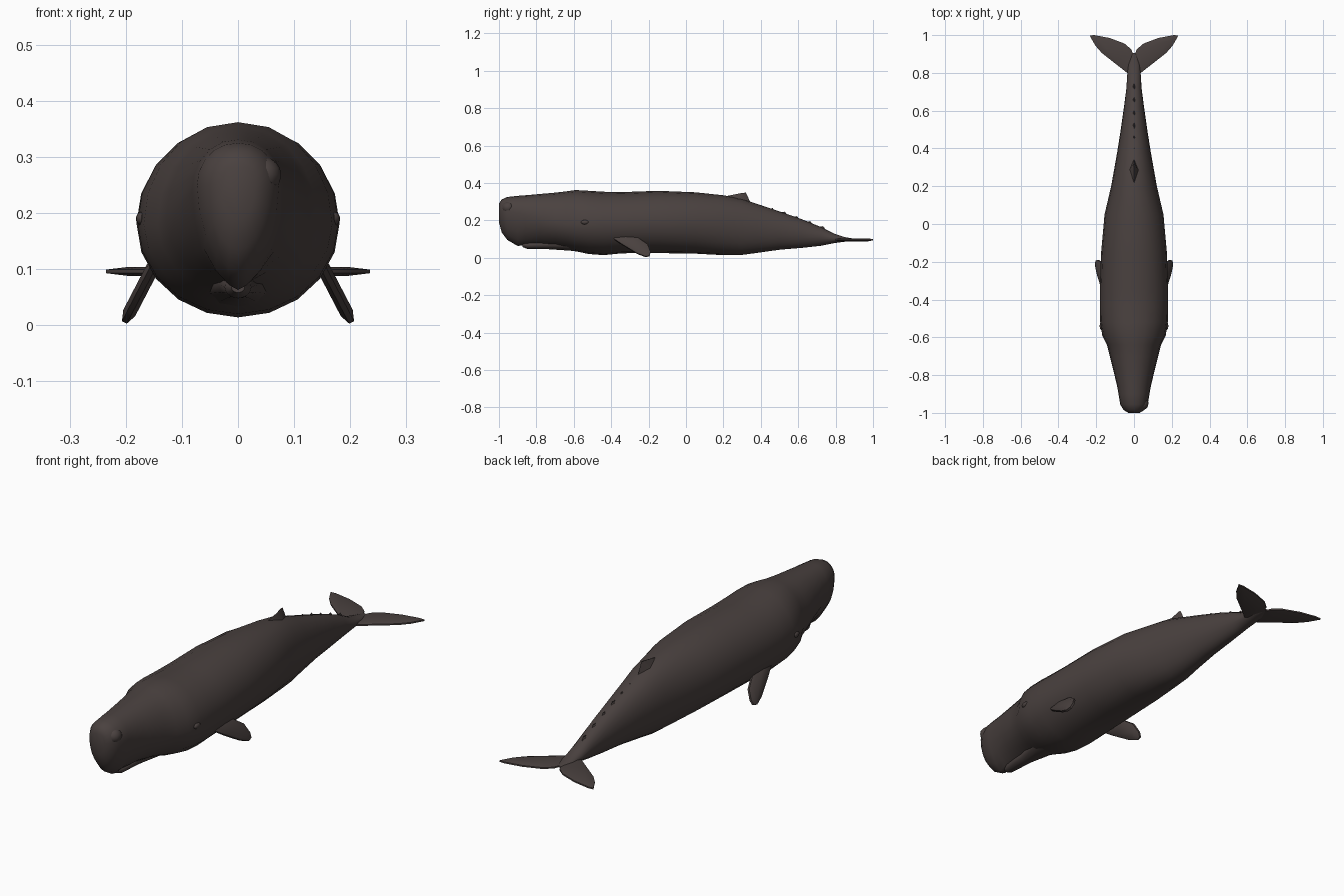
import bpy, bmesh, math
from mathutils import Vector

skin = bpy.data.materials.new("dark brown skin")
skin.diffuse_color = (0.068, 0.053, 0.050, 1)


def finish(name, bm, mirror=False, angle=40):
    bmesh.ops.recalc_face_normals(bm, faces=bm.faces[:])
    me = bpy.data.meshes.new(name)
    bm.to_mesh(me)
    bm.free()
    ob = bpy.data.objects.new(name, me)
    bpy.context.collection.objects.link(ob)
    me.materials.append(skin)
    if mirror:
        ob.modifiers.new("mirror", 'MIRROR').use_axis[0] = True
    bpy.ops.object.select_all(action='DESELECT')
    ob.select_set(True)
    bpy.context.view_layer.objects.active = ob
    bpy.ops.object.shade_smooth_by_angle(angle=math.radians(angle))
    return ob


def loft(name, rings):
    """Skin a list of closed rings and cap both ends."""
    bm = bmesh.new()
    vs = [[bm.verts.new(p) for p in r] for r in rings]
    n = len(rings[0])
    for a, b in zip(vs, vs[1:]):
        for i in range(n):
            j = (i + 1) % n
            bm.faces.new((a[i], a[j], b[j], b[i]))
    bm.faces.new(vs[0])
    bm.faces.new(vs[-1])
    return bm


def section(y, w, top, bot, mid, p, n=20):
    """Egg section: widest at mid, lower half pinched by power p."""
    pts = []
    for i in range(n):
        a = 2 * math.pi * i / n
        c, s = math.cos(a), math.sin(a)
        x = w * math.copysign(abs(c) ** (p if s < 0 else 0.95), c)
        z = mid + s * (top - mid if s > 0 else mid - bot)
        pts.append((x, y, z))
    return pts


def blade(name, outline, normal, thick, mirror=True):
    """Cushioned fin from a 3D outline."""
    pts = [Vector(p) for p in outline]
    nrm = Vector(normal).normalized() * thick / 2
    c = sum(pts, Vector()) / len(pts)
    inner = [p.lerp(c, 0.3) for p in pts]
    rings = [[p + nrm for p in inner], [p + nrm * 0.4 for p in pts],
             [p - nrm * 0.4 for p in pts], [p - nrm for p in inner]]
    return finish(name, loft(name, rings), mirror, 50)


# body: y, half width, top, bottom, height of widest point, belly pinch
stations = [
    (-1.000, 0.030, 0.290, 0.190, 0.245, 1.0),
    (-0.985, 0.055, 0.312, 0.135, 0.250, 1.1),
    (-0.955, 0.073, 0.325, 0.095, 0.250, 1.2),
    (-0.900, 0.082, 0.331, 0.063, 0.240, 1.4),
    (-0.860, 0.089, 0.334, 0.068, 0.230, 1.4),
    (-0.780, 0.108, 0.341, 0.068, 0.210, 1.4),
    (-0.700, 0.128, 0.348, 0.060, 0.190, 1.3),
    (-0.640, 0.143, 0.355, 0.048, 0.180, 1.15),
    (-0.590, 0.168, 0.362, 0.035, 0.180, 1.05),
    (-0.520, 0.179, 0.358, 0.020, 0.182, 1.0),
    (-0.440, 0.181, 0.353, 0.014, 0.182, 1.0),
    (-0.340, 0.181, 0.351, 0.024, 0.182, 0.95),
    (-0.150, 0.174, 0.358, 0.025, 0.185, 0.95),
    (0.050, 0.156, 0.350, 0.022, 0.185, 0.95),
    (0.200, 0.121, 0.334, 0.014, 0.175, 0.95),
    (0.290, 0.105, 0.318, 0.014, 0.170, 0.95),
    (0.380, 0.089, 0.288, 0.026, 0.160, 1.0),
    (0.500, 0.070, 0.248, 0.043, 0.145, 1.0),
    (0.620, 0.053, 0.206, 0.053, 0.130, 1.0),
    (0.720, 0.040, 0.165, 0.064, 0.115, 1.0),
    (0.790, 0.036, 0.130, 0.078, 0.102, 1.0),
    (0.850, 0.030, 0.110, 0.086, 0.098, 1.0),
    (0.905, 0.008, 0.101, 0.094, 0.098, 1.0),
]
finish("body", loft("body", [section(*s) for s in stations]), angle=60)

# narrow lower jaw under the head
jaw = [(-0.875, 0.012, 0.078, 0.058, 0.068, 1), (-0.850, 0.024, 0.085, 0.048, 0.068, 1),
       (-0.740, 0.034, 0.095, 0.046, 0.072, 1), (-0.620, 0.060, 0.105, 0.038, 0.075, 1),
       (-0.520, 0.080, 0.110, 0.026, 0.070, 1)]
finish("lower_jaw", loft("jaw", [section(*s, n=12) for s in jaw]), angle=60)

# pectoral flippers, hanging down and outward
flip = [(-0.40, 0.110), (-0.35, 0.128), (-0.26, 0.108), (-0.205, 0.070), (-0.190, 0.030),
        (-0.195, 0.010), (-0.215, 0.005), (-0.26, 0.022), (-0.34, 0.070)]
blade("flipper", [(0.148 + (0.11 - z) * 0.52, y, z) for y, z in flip], (1, 0, 0.52), 0.024)

# tail flukes
fluke = [(0.0, 0.78), (0.036, 0.80), (0.10, 0.850), (0.17, 0.905), (0.205, 0.945),
         (0.235, 0.998), (0.21, 1.0), (0.13, 0.985), (0.05, 0.955), (0.015, 0.925), (0.0, 0.89)]
blade("tail_fluke", [(x, y, 0.096) for x, y in fluke], (0, 0, 1), 0.016)


# dorsal hump and the row of knuckles behind it: wedges along the back
def back_wedge(name, y0, z0, yp, zp, y1, z1, half):
    bm = bmesh.new()
    pts = [(-half, (y0 + y1) / 2, (z0 + z1) / 2 - 0.012), (0, y0, z0),
           (half, (y0 + y1) / 2, (z0 + z1) / 2 - 0.012), (0, y1, z1)]
    base = [bm.verts.new(p) for p in pts]
    tip = [bm.verts.new((p[0] * 0.15, yp + (p[1] - yp) * 0.1, zp - 0.004 * (p[1] < yp)))
           for p in pts]
    for i in range(4):
        j = (i + 1) % 4
        bm.faces.new((base[i], base[j], tip[j], tip[i]))
    bm.faces.new(tip)
    bm.faces.new(base)
    finish(name, bm, angle=50)


back_wedge("dorsal_hump", 0.19, 0.325, 0.315, 0.351, 0.35, 0.285, 0.035)
knuckles = [(0.40, 0.283), (0.46, 0.267), (0.525, 0.248), (0.59, 0.224), (0.66, 0.198), (0.73, 0.170)]
for i, (y, z) in enumerate(knuckles):
    back_wedge("back_knuckle_%d" % i, y - 0.06, z + 0.002, y, z, y + 0.025, z - 0.03, 0.02)


# small rounded details: eyes on the cheeks, blowhole mound at the left of the snout
def bump(name, loc, size, mirror):
    bm = bmesh.new()
    bmesh.ops.create_uvsphere(bm, u_segments=12, v_segments=8, radius=1)
    for v in bm.verts:
        v.co = Vector(loc) + Vector(a * b for a, b in zip(v.co, size))
    finish(name, bm, mirror)


bump("eye", (0.172, -0.54, 0.19), (0.010, 0.022, 0.012), True)
bump("blowhole_mound", (0.045, -0.95, 0.268), (0.032, 0.035, 0.032), False)
